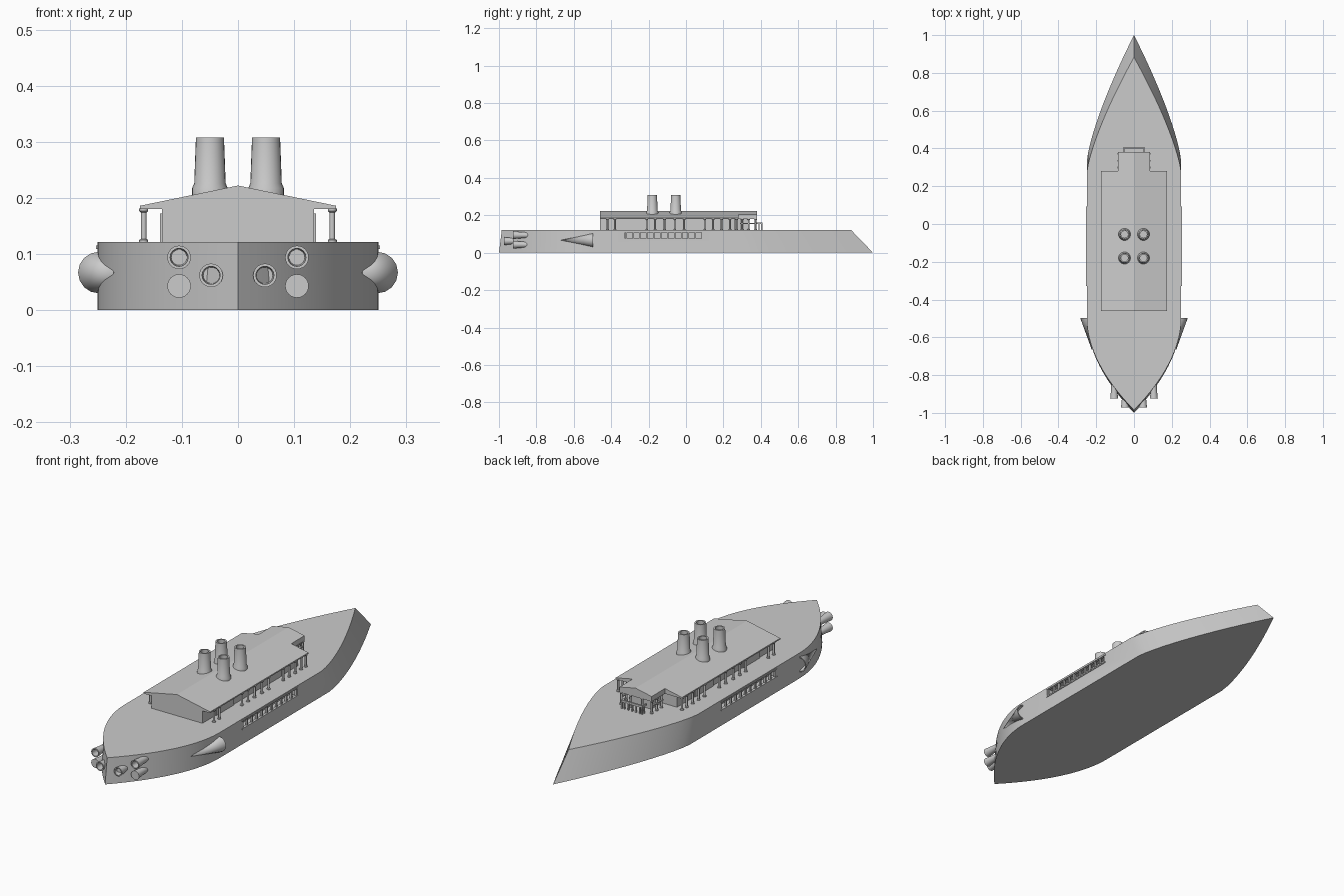
import bpy, bmesh, math
from mathutils import Matrix, Vector

if "Cube" in bpy.data.objects:
    bpy.data.objects.remove(bpy.data.objects["Cube"])

grey = bpy.data.materials.new("plain grey")
grey.use_nodes = True
grey.diffuse_color = (0.6, 0.6, 0.6, 1)
grey.node_tree.nodes["Principled BSDF"].inputs["Base Color"].default_value = (0.6, 0.6, 0.6, 1)


def finish(name, bm, smooth=None):
    bmesh.ops.recalc_face_normals(bm, faces=bm.faces)
    mesh = bpy.data.meshes.new(name)
    bm.to_mesh(mesh)
    bm.free()
    mesh.materials.append(grey)
    ob = bpy.data.objects.new(name, mesh)
    bpy.context.collection.objects.link(ob)
    bpy.ops.object.select_all(action='DESELECT')
    ob.select_set(True)
    bpy.context.view_layer.objects.active = ob
    if smooth:
        bpy.ops.object.shade_smooth_by_angle(angle=math.radians(smooth))
    return ob


def add_box(bm, x0, x1, y0, y1, z0, z1):
    centre = Vector((x0 + x1, y0 + y1, z0 + z1)) / 2
    scale = Matrix.Diagonal((x1 - x0, y1 - y0, z1 - z0, 1))
    bmesh.ops.create_cube(bm, size=1, matrix=Matrix.Translation(centre) @ scale)


def add_loft(bm, a, b):
    """Solid between two matching outlines."""
    va, vb = [bm.verts.new(p) for p in a], [bm.verts.new(p) for p in b]
    bm.faces.new(va)
    bm.faces.new(vb)
    for i in range(len(va)):
        j = (i + 1) % len(va)
        bm.faces.new((va[i], va[j], vb[j], vb[i]))


def add_lathe(bm, profile, matrix, sides=24):
    """Rings of (radius, height) joined around the local z axis."""
    rings = [[bm.verts.new(matrix @ Vector((r * math.cos(k * math.tau / sides),
                                            r * math.sin(k * math.tau / sides), h)))
              for k in range(sides)] for r, h in profile]
    for a, b in zip(rings, rings[1:]):
        for k in range(sides):
            j = (k + 1) % sides
            bm.faces.new((a[k], a[j], b[j], b[k]))
    bm.faces.new(rings[-1])


# Hull: pointed bow and rounded stern, raked at both ends
W, DECK = 0.25, 0.121


def outline(shoulder, bow, stern, z):
    n = 14
    side = []
    for k in range(n + 1):
        t = 1 - k / n
        side.append((W * (1 - t ** 1.35), shoulder + (bow - shoulder) * t, z))
    for k in range(n + 1):
        t = k / n
        side.append((W * (1 - t ** 1.9), -0.5 + (stern + 0.5) * t, z))
    return side + [(-x, y, z) for x, y, z in reversed(side[1:-1])]


bm = bmesh.new()
add_loft(bm, outline(0.33, 1.0, -1.0, 0), outline(0.27, 0.883, -0.985, DECK))
hull = finish("hull", bm, 20)

# Gallery openings cut into both hull sides
bm = bmesh.new()
for s in (-1, 1):
    add_box(bm, *sorted((s * 0.215, s * 0.3)), -0.325, 0.09, 0.073, 0.115)
cutter = finish("gallery_cutter", bm)
cutter.hide_render = True
bpy.context.view_layer.objects.active = hull
cut = hull.modifiers.new("gallery", 'BOOLEAN')
cut.operation = 'DIFFERENCE'
cut.solver = 'EXACT'
cut.object = cutter
bpy.ops.object.modifier_apply(modifier=cut.name)
bpy.data.objects.remove(cutter)

# Gallery bars and frames
bm = bmesh.new()
for s in (-1, 1):
    xs = sorted((s * 0.24, s * 0.249))
    for k in range(12):
        y = -0.32 + k * 0.037
        add_box(bm, *xs, y - 0.004, y + 0.004, 0.073, 0.115)
    frame = sorted((s * 0.24, s * 0.253))
    for z in (0.073, 0.112):
        add_box(bm, *frame, -0.328, 0.093, z - 0.003, z + 0.003)
finish("gallery_bars", bm)

# Deck house and its gabled roof
bm = bmesh.new()
add_box(bm, -0.135, 0.135, -0.46, 0.26, DECK, 0.181)
add_box(bm, -0.055, 0.055, 0.26, 0.34, DECK, 0.181)
finish("deck_house", bm)


def gable(half, y0, y1):
    eave = 0.222 - half * 0.206
    section = [(-half, 0.18), (half, 0.18), (half, eave), (0, 0.222), (-half, eave)]
    add_loft(bm, [(x, y0, z) for x, z in section], [(x, y1, z) for x, z in section])


bm = bmesh.new()
gable(0.175, -0.46, 0.28)
gable(0.085, 0.28, 0.38)
finish("roof", bm)

# Wall panels on the house sides
bm = bmesh.new()
for s in (-1, 1):
    for y0, y1 in ((-0.36, -0.23), (-0.01, 0.13)):
        add_box(bm, *sorted((s * 0.13, s * 0.139)), y0, y1, DECK, 0.172)
finish("wall_panels", bm)

# Veranda and porch posts with small feet and caps
bm = bmesh.new()
spots = [(0.168, y) for y in (-0.42, -0.38, -0.21, -0.165, -0.115, -0.06, -0.01,
                              0.1, 0.145, 0.19, 0.235, 0.27)]
spots += [(0.08, y) for y in (0.3, 0.335, 0.372)] + [(0.03, 0.372)]
for x, y in spots:
    for s in (-1, 1):
        post = [(0.008, 0), (0.008, 0.004), (0.005, 0.006), (0.005, 0.053),
                (0.008, 0.056), (0.008, 0.06)]
        add_lathe(bm, post, Matrix.Translation((s * x, y, DECK)), 10)
finish("posts", bm, 40)

# Low railing and landing around the porch
bm = bmesh.new()
for s in (-1, 1):
    add_box(bm, *sorted((s * 0.077, s * 0.085)), 0.29, 0.375, 0.153, 0.159)
    add_box(bm, *sorted((s * 0.05, s * 0.056)), 0.375, 0.408, 0.153, 0.162)
    for y in (0.39, 0.405):
        add_box(bm, *sorted((s * 0.05, s * 0.056)), y - 0.003, y + 0.003, DECK, 0.16)
add_box(bm, -0.056, 0.056, 0.4, 0.408, 0.153, 0.162)
for k in range(5):
    x = -0.04 + k * 0.02
    add_box(bm, x - 0.003, x + 0.003, 0.401, 0.407, DECK, 0.16)
finish("porch_railing", bm)

# Four hollow funnels with flared collars
bm = bmesh.new()
funnel = [(0.032, 0.2), (0.032, 0.217), (0.028, 0.226), (0.025, 0.308),
          (0.018, 0.308), (0.019, 0.26)]
for x in (-0.05, 0.05):
    for y in (-0.18, -0.055):
        add_lathe(bm, funnel, Matrix.Translation((x, y, 0)))
finish("funnels", bm, 35)

# Stern nozzles, the lowest pair closed
bm = bmesh.new()
backward = Matrix.Rotation(math.radians(90), 4, 'X')
for x, y, z, hollow in ((0.105, -0.925, 0.094, True), (0.105, -0.925, 0.043, False),
                        (0.048, -0.972, 0.062, True)):
    nozzle = [(0.015, -0.09), (0.016, -0.05), (0.021, 0)]
    nozzle += [(0.016, 0), (0.014, -0.04)] if hollow else [(0.018, 0)]
    for s in (-1, 1):
        add_lathe(bm, nozzle, Matrix.Translation((s * x, y, z)) @ backward)
finish("stern_nozzles", bm, 35)

# Open conical scoops on the hull sides
bm = bmesh.new()
for s in (-1, 1):
    tip = bm.verts.new((s * 0.222, -0.67, 0.067))
    inner_tip = bm.verts.new((s * 0.222, -0.64, 0.067))
    rims = [[bm.verts.new((s * 0.248 + r * math.cos(k * math.tau / 16), -0.497,
                           0.067 + r * math.sin(k * math.tau / 16))) for k in range(16)]
            for r in (0.037, 0.032)]
    for k in range(16):
        j = (k + 1) % 16
        bm.faces.new((rims[0][k], rims[0][j], tip))
        bm.faces.new((rims[1][j], rims[1][k], inner_tip))
        bm.faces.new((rims[0][k], rims[0][j], rims[1][j], rims[1][k]))
finish("side_scoops", bm, 30)
